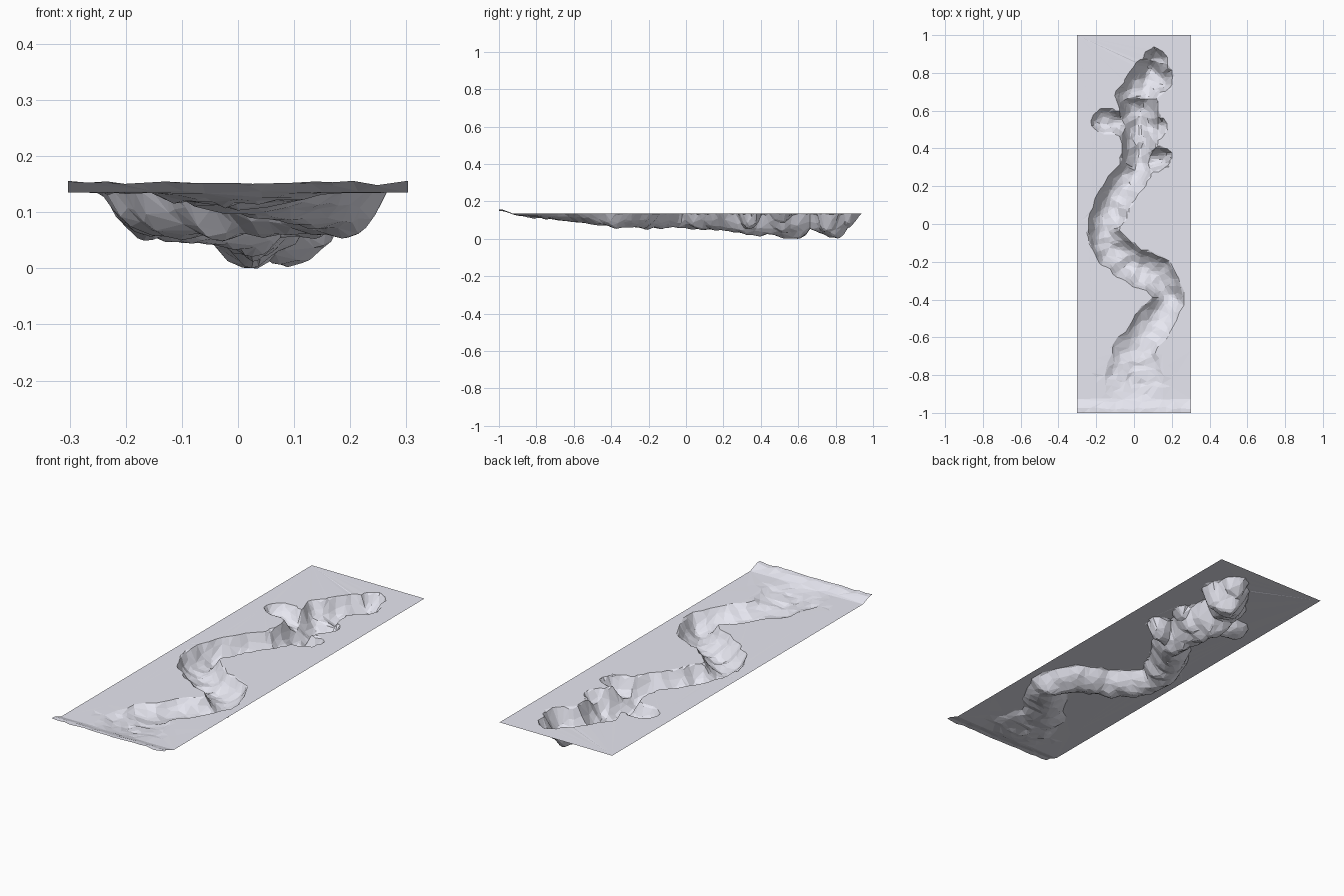
import bpy, bmesh
from mathutils import Vector, noise

if "Cube" in bpy.data.objects:
    bpy.data.objects.remove(bpy.data.objects["Cube"])

PLAIN = 0.135   # level of the flat ground sheet

# River course: x, y, half width, bed height
course = [
    (0.00, -0.90, 0.15, 0.133), (0.00, -0.79, 0.15, 0.116),
    (0.00, -0.68, 0.11, 0.100), (0.06, -0.57, 0.09, 0.088),
    (0.15, -0.46, 0.085, 0.072), (0.19, -0.385, 0.08, 0.060),
    (0.12, -0.27, 0.09, 0.060), (-0.03, -0.20, 0.095, 0.055),
    (-0.12, -0.13, 0.09, 0.055), (-0.165, -0.04, 0.08, 0.060),
    (-0.13, 0.08, 0.09, 0.050), (-0.06, 0.20, 0.09, 0.045),
    (0.02, 0.30, 0.085, 0.030), (0.03, 0.42, 0.09, 0.022),
    (0.03, 0.52, 0.105, 0.012), (0.02, 0.60, 0.105, 0.002),
    (0.01, 0.67, 0.10, 0.055), (0.09, 0.79, 0.10, 0.001),
    (0.11, 0.86, 0.065, 0.06)]

# Side pools branching off the river: each is a short start-to-end segment
pools = [
    [(-0.02, 0.52, 0.06, 0.06), (-0.16, 0.545, 0.06, 0.085)],
    [(0.04, 0.32, 0.06, 0.06), (0.135, 0.345, 0.055, 0.055)],
    [(0.04, 0.51, 0.07, 0.06), (0.11, 0.51, 0.06, 0.085)],
    [(0.08, 0.76, 0.07, 0.02), (0.14, 0.765, 0.07, 0.035)]]
segments = list(zip(course, course[1:])) + pools


def dig(x, y, a, b):
    """Depth carved at a point by one tapered channel segment."""
    dx, dy = b[0] - a[0], b[1] - a[1]
    t = ((x - a[0]) * dx + (y - a[1]) * dy) / (dx * dx + dy * dy)
    t = max(0, min(1, t))
    r, bed = (a[i] + (b[i] - a[i]) * t for i in (2, 3))
    d2 = ((x - a[0] - dx * t) ** 2 + (y - a[1] - dy * t) ** 2) / r ** 2
    return (PLAIN - bed) * (1 - d2) ** 0.8 if d2 < 1 else 0


def height(x, y):
    # wobble the banks, then carve and roughen the bed
    wx = x + 0.018 * noise.noise(Vector((x * 14, y * 14, 1)))
    wy = y + 0.018 * noise.noise(Vector((x * 14, y * 14, 7)))
    depth = max(dig(wx, wy, a, b) for a, b in segments)
    depth *= 1 + 0.15 * noise.noise(Vector((x * 20, y * 20, 3)))
    # raised lip along the front edge
    k = max(0, min(1, (-0.92 - y) / 0.07))
    lip = k * k * (3 - 2 * k) * (0.018 + 0.008 * noise.noise(Vector((x * 18, y * 8, 5))))
    # rough, shallow ground around the source
    near = max(0, 1 - abs(y + 0.8) / 0.14) * max(0, 1 - abs(x) / 0.25)
    rough = 0.02 * near * min(0, noise.noise(Vector((x * 22, y * 22, 9))))
    return max(0, PLAIN - depth + lip + rough)


# Ground sheet with the carved river
bm = bmesh.new()
NX, NY = 48, 160
rows = []
for j in range(NY + 1):
    y = -1 + 2 * j / NY
    rows.append([bm.verts.new((x, y, height(x, y)))
                 for x in (-0.303 + 0.606 * i / NX for i in range(NX + 1))])
for r0, r1 in zip(rows, rows[1:]):
    for i in range(NX):
        bm.faces.new((r0[i], r0[i + 1], r1[i + 1], r1[i]))
mesh = bpy.data.meshes.new("river_valley")
bm.to_mesh(mesh)
bm.free()
river = bpy.data.objects.new("river_valley", mesh)
bpy.context.collection.objects.link(river)

# Pale stone colour
stone = bpy.data.materials.new("pale_stone")
stone.diffuse_color = (0.8, 0.8, 0.88, 1)
stone.use_nodes = True
stone.node_tree.nodes["Principled BSDF"].inputs["Base Color"].default_value = stone.diffuse_color
mesh.materials.append(stone)

# Reduce to irregular low-poly facets
dec = river.modifiers.new("facets", 'DECIMATE')
dec.ratio = 0.1
dec.use_collapse_triangulate = True
